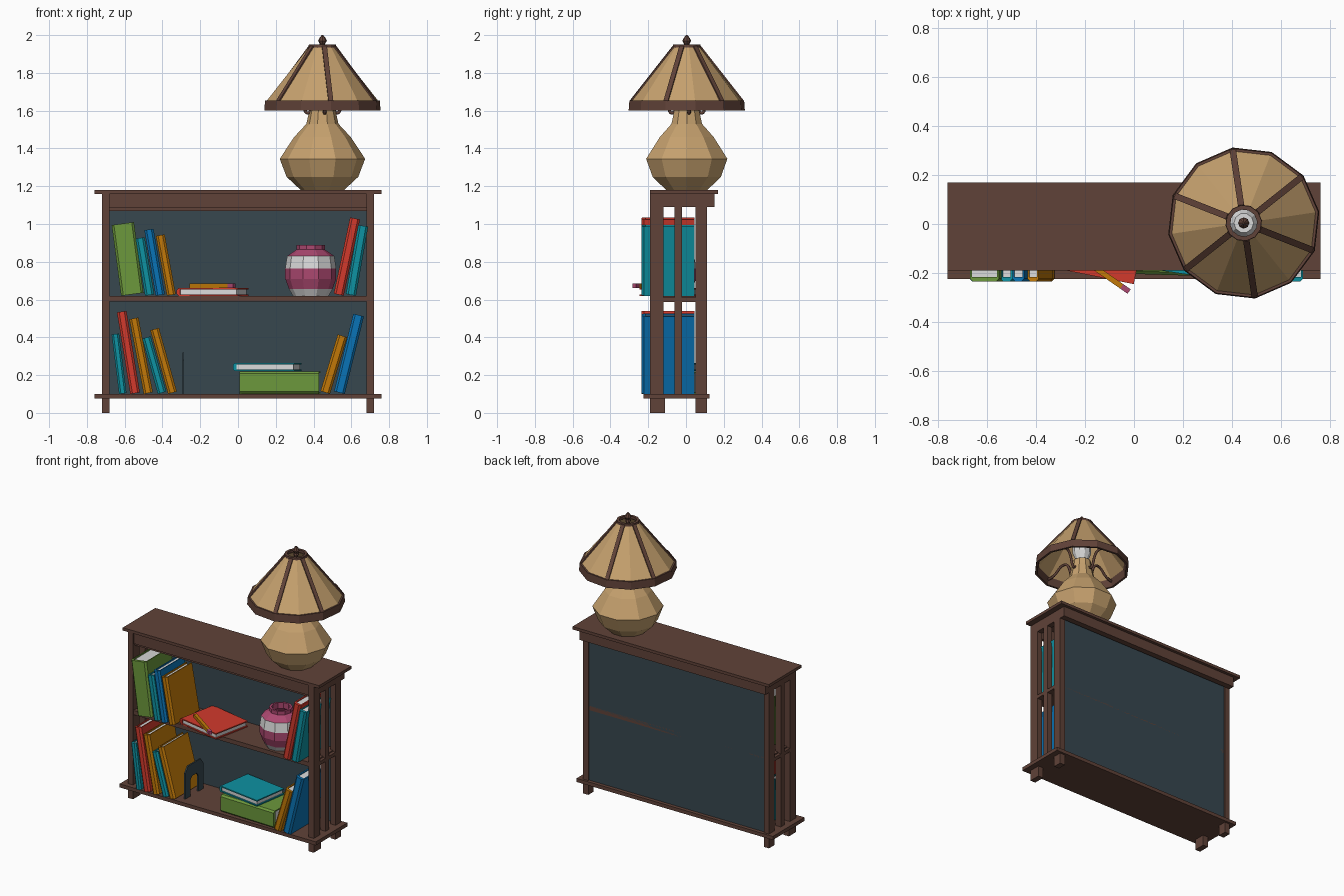
import bpy, bmesh
from math import pi, cos, sin, atan2, hypot, radians
from mathutils import Matrix, Vector

if "Cube" in bpy.data.objects:
    bpy.data.objects.remove(bpy.data.objects["Cube"], do_unlink=True)


def material(name, *rgb):
    lin = [(v / 255 / 12.92) if v < 11 else ((v / 255 + 0.055) / 1.055) ** 2.4 for v in rgb]
    m = bpy.data.materials.new(name)
    m.use_nodes = True
    m.diffuse_color = (*lin, 1)
    bsdf = m.node_tree.nodes["Principled BSDF"]
    bsdf.inputs["Base Color"].default_value = (*lin, 1)
    bsdf.inputs["Roughness"].default_value = 0.8
    return m


BROWN = material("brown wood", 96, 66, 56)
SLATE = material("slate panel", 55, 71, 79)
GREEN = material("green cover", 108, 152, 60)
TEAL = material("teal cover", 14, 146, 162)
BLUE = material("blue cover", 10, 116, 182)
ORANGE = material("orange cover", 194, 121, 8)
RED = material("red cover", 210, 58, 44)
TAN = material("tan lampshade", 198, 161, 110)
PINK = material("pink glaze", 172, 72, 112)
WHITE = material("white paper", 218, 218, 218)


def finish(name, bm, *mats):
    bmesh.ops.recalc_face_normals(bm, faces=bm.faces)
    me = bpy.data.meshes.new(name)
    bm.to_mesh(me)
    bm.free()
    for m in mats:
        me.materials.append(m)
    ob = bpy.data.objects.new(name, me)
    bpy.context.collection.objects.link(ob)
    return ob


def add_box(bm, x, y, z, index=0):
    """Box from three (low, high) ranges."""
    size = [b - a for a, b in (x, y, z)]
    mid = Vector([(a + b) / 2 for a, b in (x, y, z)])
    r = bmesh.ops.create_cube(bm, size=1, matrix=Matrix.Translation(mid) @ Matrix.Diagonal((*size, 1)))
    for f in {f for v in r["verts"] for f in v.link_faces}:
        f.material_index = index


def box(name, x, y, z, mat):
    bm = bmesh.new()
    add_box(bm, x, y, z)
    return finish(name, bm, mat)


def prism(bm, points, offset):
    """Extrude a closed 3D outline along offset."""
    face = bm.faces.new([bm.verts.new(p) for p in points])
    r = bmesh.ops.extrude_face_region(bm, geom=[face], use_keep_orig=True)
    bmesh.ops.translate(bm, vec=offset, verts=[g for g in r["geom"] if isinstance(g, bmesh.types.BMVert)])


def lathe(name, profile, sides, centre, mats, phase=0, closed=False, bands=None):
    """Spin (radius, z) points; bands gives a material per profile step."""
    bm = bmesh.new()
    rings = [[bm.verts.new((centre[0] + r * cos(phase + 2 * pi * i / sides),
                            centre[1] + r * sin(phase + 2 * pi * i / sides), z))
              for i in range(sides)] for r, z in profile]
    steps = list(zip(rings, rings[1:] + rings[:1])) if closed else list(zip(rings, rings[1:]))
    for k, (a, b) in enumerate(steps):
        for i in range(sides):
            j = (i + 1) % sides
            bm.faces.new((a[i], a[j], b[j], b[i])).material_index = bands[k] if bands else 0
    if not closed:
        bm.faces.new(rings[0])
        bm.faces.new(rings[-1])
    return finish(name, bm, *mats)


def bar(name, p0, p1, side, width, thick, mat):
    """Flat bar between two points, its width along side."""
    p0, p1 = Vector(p0), Vector(p1)
    z = (p1 - p0).normalized()
    x = Vector(side).normalized()
    y = z.cross(x)
    bm = bmesh.new()
    prism(bm, [p0 + x * sx * width / 2 + y * sy * thick / 2
               for sx, sy in ((-1, -1), (1, -1), (1, 1), (-1, 1))], p1 - p0)
    return finish(name, bm, mat)


# Bookcase
box("top_board", (-.76, .76), (-.19, .17), (1.16, 1.18), BROWN)
box("bottom_board", (-.76, .76), (-.225, .125), (.075, .1), BROWN)
box("middle_shelf", (-.7, .7), (-.185, .1), (.59, .62), BROWN)
box("back_panel", (-.69, .69), (.085, .1), (.1, 1.16), SLATE)
box("front_apron", (-.69, .69), (-.18, -.15), (1.085, 1.16), BROWN)
box("front_trim", (-.69, .69), (-.17, -.15), (1.07, 1.085), BROWN)
box("back_apron", (-.72, .72), (.11, .15), (1.09, 1.16), BROWN)
for s, side in ((-1, "right"), (1, "left")):
    xs = tuple(sorted((s * .68, s * .72)))
    for part, y in (("front", (-.19, -.12)), ("middle", (-.06, -.02)), ("back", (.05, .11))):
        box(f"{side}_{part}_post", xs, y, (.1, 1.16), BROWN)
    for part, z in (("top", (1.09, 1.16)), ("shelf", (.588, .612))):
        box(f"{side}_{part}_rail", xs, (-.18, .11), z, BROWN)
    for part, y in (("front", (-.19, -.11)), ("back", (.05, .11))):
        box(f"{side}_{part}_leg", xs, y, (0, .08), BROWN)


# Books: chamfered U-shaped cover with its spine to the front, and a page block
def book(name, w, d, h, mat):
    bm = bmesh.new()
    t, c, a, b = .008, min(.012, w / 4), w / 2, d / 2
    outline = [(-a, b), (-a, c - b), (c - a, -b), (a - c, -b), (a, c - b), (a, b),
               (a - t, b), (a - t, t + c - b), (t - a, t + c - b), (t - a, b)]
    prism(bm, [(x, y, 0) for x, y in outline], Vector((0, 0, h)))
    add_box(bm, (t - a, a - t), (t - b, b - t), (t, h - t), 1)
    return finish(name, bm, mat, WHITE)


def leaning_book(name, floor, x_low, x_top, top, w, mat, depth=.28):
    rise = top - floor
    ang = atan2(x_top - x_low, rise)
    h = hypot(x_top - x_low, rise) - w * abs(sin(ang))
    ob = book(name, w * cos(ang), depth, h, mat)
    ob.matrix_world = (Matrix.Translation((x_low, depth / 2 - .235, floor + w / 2 * abs(sin(ang))))
                       @ Matrix.Rotation(ang, 4, 'Y'))


def flat_book(name, centre, w, d, h, turn, mat):
    ob = book(name, w, d, h, mat)
    lay = Matrix(((0, 1, 0, 0), (0, 0, 1, -h / 2), (1, 0, 0, w / 2), (0, 0, 0, 1)))
    ob.matrix_world = Matrix.Translation(centre) @ Matrix.Rotation(turn, 4, 'Z') @ lay


UP, LOW = .62, .1
for args in (
    ("upper_green_book", UP, -.56, -.612, 1.01, .12, GREEN),
    ("upper_teal_book", UP, -.468, -.52, .93, .05, TEAL),
    ("upper_blue_book", UP, -.412, -.473, .975, .05, BLUE),
    ("upper_orange_book", UP, -.353, -.413, .945, .048, ORANGE),
    ("upper_red_book", UP, .533, .622, 1.035, .055, RED),
    ("upper_right_teal_book", UP, .598, .664, .995, .055, TEAL),
    ("lower_teal_book", LOW, -.61, -.65, .42, .04, TEAL),
    ("lower_red_book", LOW, -.545, -.617, .54, .052, RED),
    ("lower_orange_book", LOW, -.475, -.553, .505, .05, ORANGE),
    ("lower_small_teal_book", LOW, -.402, -.488, .405, .048, TEAL),
    ("lower_small_orange_book", LOW, -.347, -.445, .45, .05, ORANGE),
    ("lower_right_orange_book", LOW, .462, .558, .415, .055, ORANGE),
    ("lower_right_blue_book", LOW, .537, .642, .525, .06, BLUE),
):
    leaning_book(*args)

flat_book("flat_red_book", (-.135, -.075, UP), .042, .33, .28, -.2, RED)
flat_book("flat_green_book", (.222, -.075, LOW), .12, .27, .42, pi / 2 - .03, GREEN)
flat_book("flat_teal_book", (.155, -.07, LOW + .122), .042, .33, .25, -.15, TEAL)

# Pencil with an eraser end
p0, p1 = Vector((-.25, -.115, .673)), Vector((-.02, -.275, .673))
cut = p0.lerp(p1, .87)
bar("pencil", p0, cut, (0, 0, 1), .022, .022, ORANGE)
bar("pencil_eraser", cut, p1, (0, 0, 1), .022, .022, PINK)

# Bookend
bm = bmesh.new()
arch = [(-.1, 0), (-.1, .18), (-.07, .22), (.07, .22), (.1, .18), (.1, 0),
        (.045, 0), (.045, .11), (.025, .135), (-.025, .135), (-.045, .11), (-.045, 0)]
prism(bm, [(-.295, y - .075, z + LOW) for y, z in arch], Vector((.01, 0, 0)))
finish("bookend", bm, SLATE)

# Banded vase
lathe("vase", [(.095, .62), (.115, .655), (.135, .71), (.135, .765), (.125, .83), (.075, .865), (.075, .89),
               (.06, .89), (.06, .85), (.1, .8), (.08, .65)],
      10, (.385, -.075), (PINK, WHITE), bands=[1, 0, 0, 1, 0, 0, 0, 0, 0, 0])

# Lamp
C = Vector((.447, .004, 0))
PHASE = radians(8.5)
lathe("lamp_base", [(.115, 1.18), (.19, 1.25), (.226, 1.345), (.15, 1.46), (.085, 1.53), (.065, 1.62), (.06, 1.66)],
      10, C, (TAN,))
lathe("lamp_bulb", [(.035, 1.66), (.06, 1.72), (.06, 1.8), (.04, 1.84)], 10, C, (WHITE,))
lathe("lamp_rod", [(.012, 1.83), (.012, 1.945)], 8, C, (BROWN,))
lathe("lamp_finial", [(.02, 1.94), (.014, 1.953), (.023, 1.97), (.016, 1.985), (.004, 2.0)], 8, C, (BROWN,))
lathe("lamp_shade", [(.3, 1.65), (.07, 1.94), (.06, 1.94), (.29, 1.65)], 12, C, (TAN,), PHASE, True)
lathe("shade_rim", [(.311, 1.602), (.307, 1.655), (.285, 1.655), (.296, 1.602)], 12, C, (BROWN,), PHASE, True)
lathe("shade_top_ring", [(.075, 1.93), (.073, 1.95), (.055, 1.95), (.055, 1.93)], 12, C, (BROWN,), PHASE, True)
for i in range(6):
    a = PHASE + radians(30 + 60 * i)
    out, side = Vector((cos(a), sin(a), 0)), (-sin(a), cos(a), 0)
    bar(f"shade_strip_{i + 1}", C + out * .301 + Vector((0, 0, 1.65)),
        C + out * .071 + Vector((0, 0, 1.94)), side, .026, .008, BROWN)

# Curved arms holding the shade
for i in range(4):
    a = PHASE + i * pi / 2
    cu = bpy.data.curves.new(f"lamp_arm_{i + 1}", 'CURVE')
    cu.dimensions = '3D'
    cu.bevel_depth, cu.bevel_resolution, cu.resolution_u = .009, 1, 4
    sp = cu.splines.new('NURBS')
    path = [(.06, 1.6), (.085, 1.57), (.1, 1.62), (.12, 1.7), (.2, 1.7), (.23, 1.64), (.29, 1.64)]
    sp.points.add(len(path) - 1)
    for p, (r, z) in zip(sp.points, path):
        p.co = (C.x + r * cos(a), C.y + r * sin(a), z, 1)
    sp.use_endpoint_u = True
    cu.materials.append(BROWN)
    bpy.context.collection.objects.link(bpy.data.objects.new(cu.name, cu))
